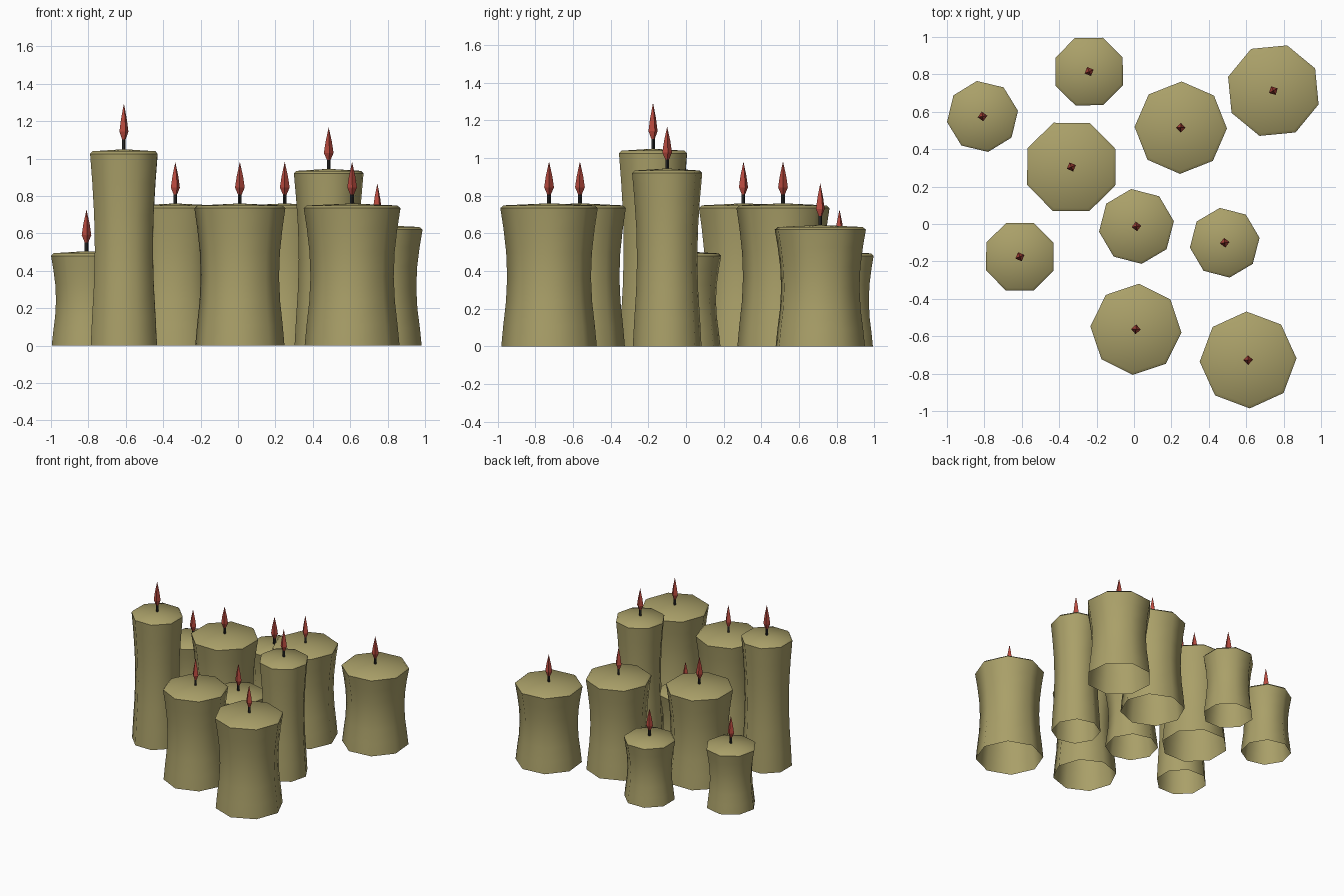
import bpy
from math import cos, sin, radians, tau

if "Cube" in bpy.data.objects:
    bpy.data.objects.remove(bpy.data.objects["Cube"])


def material(name, color):
    m = bpy.data.materials.new(name)
    m.diffuse_color = (*color, 1)
    m.use_nodes = True
    m.node_tree.nodes["Principled BSDF"].inputs["Base Color"].default_value = m.diffuse_color
    return m


WAX = material("wax", (0.40, 0.35, 0.14))
WICK = material("wick_black", (0.02, 0.02, 0.02))
FLAME = material("flame_red", (0.50, 0.07, 0.05))


def lathe(name, profile, sides, loc, rot, mat, smooth=False, crease_z=None):
    """Revolve (radius, z) points; radius 0 makes a tip, ends stay open otherwise."""
    verts, rings, faces = [], [], []
    for r, z in profile:
        n = sides if r > 0 else 1
        rings.append([len(verts) + i for i in range(n)])
        for i in range(n):
            a = radians(rot) + tau * i / sides
            verts.append((r * cos(a), r * sin(a), z))
    for a, b in zip(rings, rings[1:]):
        for i in range(sides):
            j = (i + 1) % sides
            if len(b) == 1:
                faces.append((a[i], a[j], b[0]))
            elif len(a) == 1:
                faces.append((a[0], b[j], b[i]))
            else:
                faces.append((a[i], a[j], b[j], b[i]))
    me = bpy.data.meshes.new(name)
    me.from_pydata(verts, [], faces)
    me.materials.append(mat)
    for p in me.polygons:
        p.use_smooth = smooth
    # keep the rim edge crisp on smooth bodies
    if crease_z is not None:
        for e in me.edges:
            if all(abs(me.vertices[v].co.z - crease_z) < 1e-4 for v in e.vertices):
                e.use_edge_sharp = True
    ob = bpy.data.objects.new(name, me)
    ob.location = loc
    bpy.context.collection.objects.link(ob)


# x, y, radius, height, rotation in degrees
CANDLES = [
    (-0.81, 0.575, 0.192, 0.505, 9), (-0.24, 0.815, 0.195, 0.505, 23),
    (0.745, 0.713, 0.253, 0.645, 28), (0.25, 0.515, 0.247, 0.76, -1),
    (-0.335, 0.305, 0.255, 0.76, 22), (0.013, -0.013, 0.202, 0.505, 8),
    (0.485, -0.10, 0.188, 0.945, 8), (-0.61, -0.175, 0.195, 1.05, 22),
    (0.01, -0.563, 0.244, 0.76, -4), (0.61, -0.727, 0.259, 0.76, 2),
]
# waisted side: (height fraction, radius fraction)
SIDE = [(0, 0.98), (0.15, 0.94), (0.32, 0.885), (0.5, 0.86),
        (0.68, 0.88), (0.85, 0.935), (1, 1)]

for n, (x, y, r, h, rot) in enumerate(CANDLES, 1):
    rim = h - 0.025
    k = 1.1 if h > 1 else 1.0
    # wax body, open underneath, with a low domed top
    body = [(r * f, rim * t) for t, f in SIDE] + [(r * 0.93, h - 0.011), (0, h)]
    lathe(f"candle_body_{n}", body, 8, (x, y, 0), rot, WAX, True, rim)
    # wick
    lathe(f"wick_{n}", [(0.01, -0.01), (0.01, 0.06), (0, 0.065)], 4, (x, y, h), rot, WICK)
    # flame
    lathe(f"flame_{n}", [(0, 0.04 * k), (0.009, 0.045 * k), (0.026, 0.085 * k),
                         (0.017, 0.145 * k), (0, 0.222 * k)], 4, (x, y, h), rot, FLAME)
